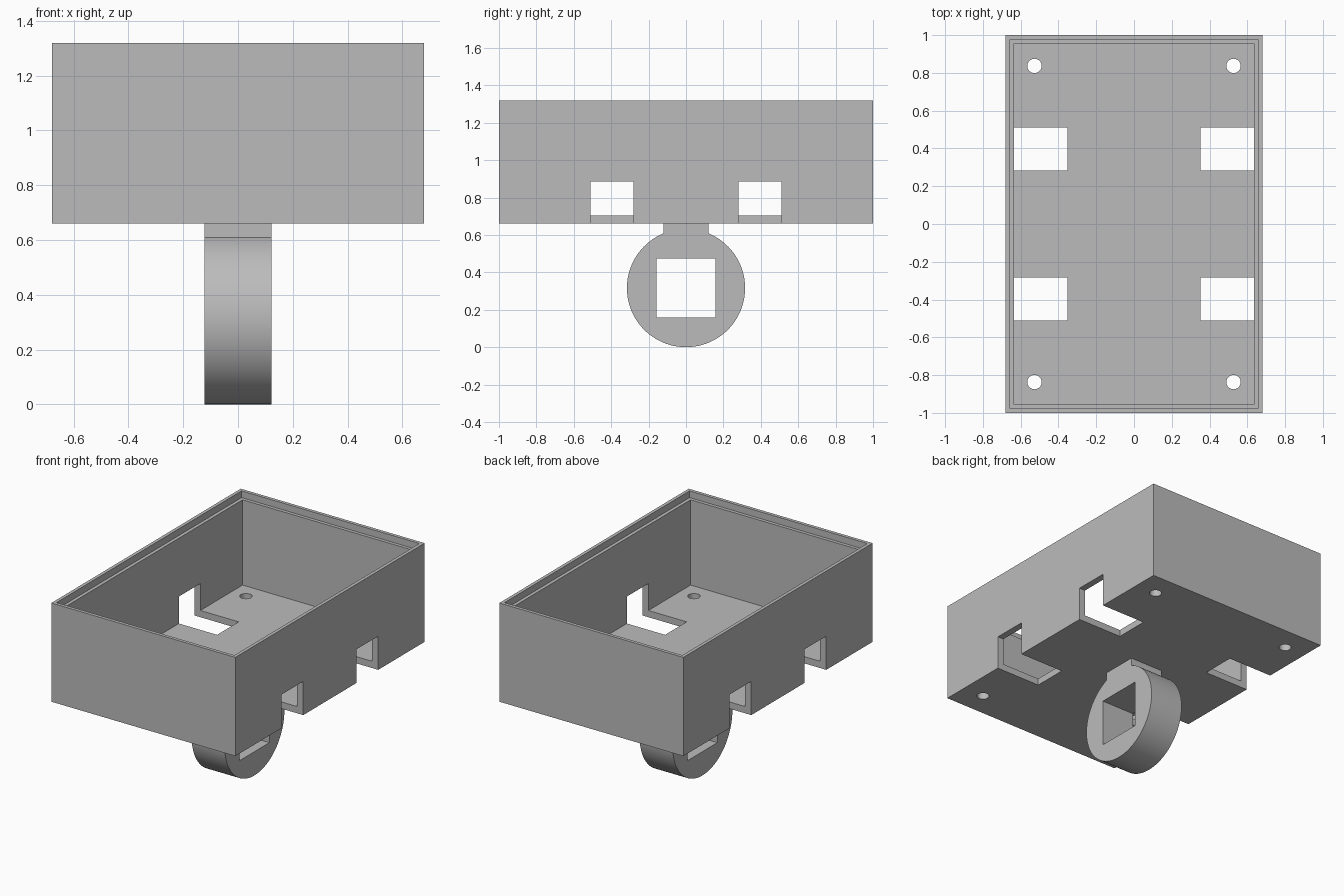
import bpy, bmesh, math

cube = bpy.data.objects.get("Cube")
if cube:
    bpy.data.objects.remove(cube, do_unlink=True)

GREY = (0.5, 0.5, 0.5, 1)
grey = bpy.data.materials.new("plain grey")
grey.use_nodes = True
grey.diffuse_color = GREY
grey.node_tree.nodes["Principled BSDF"].inputs["Base Color"].default_value = GREY

HALF_X, HALF_Y = 0.68, 1.0
BASE, TOP = 0.66, 1.32
WALL = 0.045


def finish(name, bm):
    bmesh.ops.recalc_face_normals(bm, faces=bm.faces)
    mesh = bpy.data.meshes.new(name)
    bm.to_mesh(mesh)
    bm.free()
    mesh.materials.append(grey)
    obj = bpy.data.objects.new(name, mesh)
    bpy.context.collection.objects.link(obj)
    return obj


def box(name, x, y, z):
    """Box from (low, high) ranges."""
    bm = bmesh.new()
    bmesh.ops.create_cube(bm, size=1)
    for v in bm.verts:
        v.co = [r[0] if c < 0 else r[1] for c, r in zip(v.co, (x, y, z))]
    return finish(name, bm)


def cylinder(name, x, y, z, radius, depth):
    bm = bmesh.new()
    bmesh.ops.create_cone(bm, cap_ends=True, segments=32, radius1=radius,
                          radius2=radius, depth=depth)
    bmesh.ops.translate(bm, vec=(x, y, z), verts=bm.verts)
    return finish(name, bm)


def select_only(obj):
    bpy.ops.object.select_all(action='DESELECT')
    obj.select_set(True)
    bpy.context.view_layer.objects.active = obj


def cut(obj, cutter):
    select_only(obj)
    mod = obj.modifiers.new("cut", 'BOOLEAN')
    mod.operation, mod.solver, mod.object = 'DIFFERENCE', 'EXACT', cutter
    bpy.ops.object.modifier_apply(modifier=mod.name)
    bpy.data.objects.remove(cutter, do_unlink=True)


# Open tray with a rebated rim
tray = box("tray", (-HALF_X, HALF_X), (-HALF_Y, HALF_Y), (BASE, TOP))
for inset, low in ((WALL, BASE + WALL), (WALL / 2, TOP - WALL)):
    x, y = HALF_X - inset, HALF_Y - inset
    cut(tray, box("cavity_cutter", (-x, x), (-y, y), (low, TOP + 0.1)))

# Side notches through wall and floor, and screw holes in the corners
for sx in (-1, 1):
    for sy in (-1, 1):
        xs = sorted((sx * 0.352, sx * 0.8))
        ys = sorted((sy * 0.282, sy * 0.51))
        cut(tray, box("notch_cutter", xs, ys, (BASE - 0.1, 0.885)))
        cut(tray, cylinder("hole_cutter", sx * 0.527, sy * 0.837, BASE, 0.038, 0.2))

# Round mounting ring with a flat neck, extruded along x
RADIUS, NECK, HALF_W = 0.316, 0.12, 0.122
start = math.pi / 2 - math.asin(NECK / RADIUS)
sweep = -(2 * start - math.pi + 2 * math.pi)
STEPS = 80
outline = [(RADIUS * math.cos(start + sweep * i / STEPS),
            RADIUS + RADIUS * math.sin(start + sweep * i / STEPS))
           for i in range(STEPS + 1)]
outline += [(-NECK, BASE), (NECK, BASE)]
bm = bmesh.new()
face = bm.faces.new([bm.verts.new((-HALF_W, y, z)) for y, z in outline])
side = bmesh.ops.extrude_face_region(bm, geom=[face])
bmesh.ops.translate(bm, vec=(2 * HALF_W, 0, 0),
                    verts=[g for g in side["geom"] if isinstance(g, bmesh.types.BMVert)])
ring = finish("mounting_ring", bm)
HOLE = 0.157
cut(ring, box("square_cutter", (-0.3, 0.3), (-HOLE, HOLE), (RADIUS - HOLE, RADIUS + HOLE)))

for obj in (tray, ring):
    select_only(obj)
    bpy.ops.object.shade_smooth_by_angle(angle=math.radians(25))
